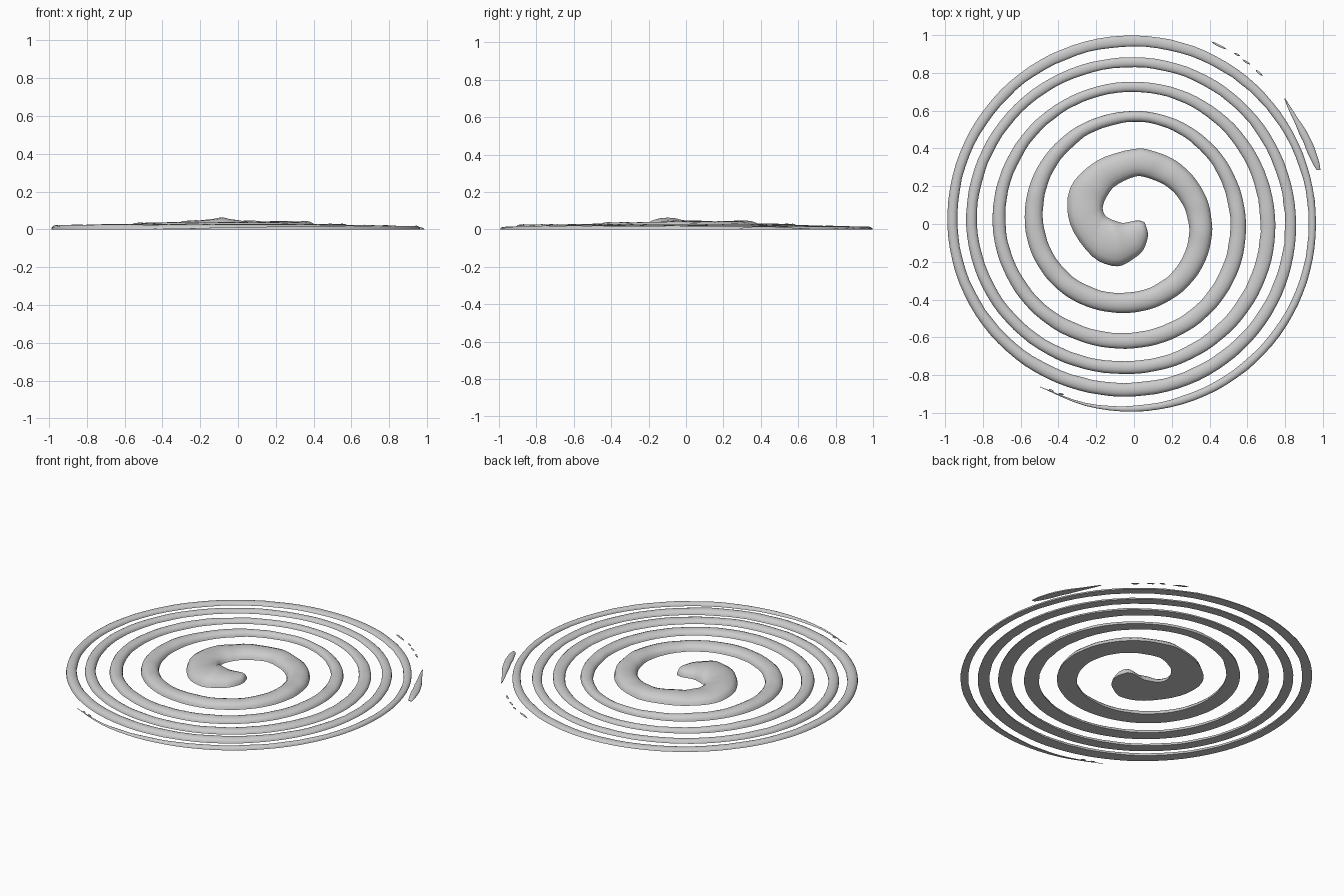
import bpy, bmesh, math
from mathutils import Vector, noise

if "Cube" in bpy.data.objects:
    bpy.data.objects.remove(bpy.data.objects["Cube"])

# inner radius, outer radius, height at each clockwise quarter turn, from the top
QUARTERS = [
    (.25, .40, .045), (.29, .415, .042), (.36, .47, .037), (.48, .58, .035),
    (.54, .60, .028), (.51, .595, .028), (.575, .66, .028), (.68, .75, .028),
    (.70, .755, .02), (.67, .75, .022), (.725, .795, .025), (.83, .89, .025),
    (.83, .885, .017), (.80, .86, .02), (.84, .915, .027), (.935, .99, .022),
    (.94, 1.0, .015), (.925, .965, .018), (.945, .995, .018), (1.0, 1.01, .005)]
# inner x, y, outer x, y, height around the curled centre
HEAD = [
    (.055, .01, .06, .0, .008), (.02, .02, .075, -.06, .038), (-.05, .005, .055, -.13, .048),
    (-.09, .015, .0, -.185, .056), (-.13, .03, -.09, -.225, .057), (-.155, .05, -.22, -.175, .053),
    (-.165, .085, -.34, .0, .047), (-.15, .135, -.34, .19, .045), (-.1, .2, -.2, .335, .045)]
SLIVER = [
    (.795, .665, .80, .665, .003), (.83, .58, .85, .588, .008), (.893, .44, .93, .465, .014),
    (.94, .33, .977, .345, .013), (.968, .285, .988, .285, .004)]


def catmull(rows, t):
    i = min(int(t), len(rows) - 2)
    f = t - i
    p = [Vector(rows[max(0, min(len(rows) - 1, j))]) for j in range(i - 1, i + 3)]
    return 0.5 * (2 * p[1] + (p[2] - p[0]) * f + (2 * p[0] - 5 * p[1] + 4 * p[2] - p[3]) * f ** 2
                  + (3 * p[1] - p[0] - 3 * p[2] + p[3]) * f ** 3)


def ridge(name, rows, steps=4, segs=8):
    """Flat-bottomed domed strip swept through inner/outer edge pairs."""
    bm = bmesh.new()
    rings = []
    for k in range((len(rows) - 1) * steps + 1):
        ix, iy, ox, oy, h = catmull(rows, k / steps)
        a, b = Vector((ix, iy, 0)), Vector((ox, oy, 0))
        # slight hand-made wobble of the edges and crest
        d = (b - a).normalized()
        w = min(.004, (b - a).length * .08)
        a += d * w * noise.noise(a * 14)
        b -= d * w * (.5 + .5 * noise.noise(b * 14))
        h = max(.002, h * (1 + .15 * noise.noise(b * 9)))
        ring = []
        for s in range(segs + 1):
            u = s / segs
            v = a.lerp(b, .5 - .5 * math.cos(math.pi * u))
            v.z = h * max(0, math.sin(math.pi * u)) ** .9
            ring.append(bm.verts.new(v))
        rings.append(ring)
    for r, q in zip(rings, rings[1:]):
        for s in range(segs):
            bm.faces.new((r[s], r[s + 1], q[s + 1], q[s]))
        bm.faces.new((r[-1], r[0], q[0], q[-1]))
    bm.faces.new(rings[0])
    bm.faces.new(rings[-1])
    bmesh.ops.recalc_face_normals(bm, faces=bm.faces)
    me = bpy.data.meshes.new(name)
    bm.to_mesh(me)
    bm.free()
    ob = bpy.data.objects.new(name, me)
    bpy.context.collection.objects.link(ob)
    bpy.ops.object.select_all(action='DESELECT')
    ob.select_set(True)
    bpy.context.view_layer.objects.active = ob
    bpy.ops.object.shade_smooth_by_angle(angle=math.radians(50))


# main spiral: curled centre followed by the widening turns
rows = list(HEAD)
for n in range(18 * 6 + 3):
    t = n / 6
    r0, r1, h = catmull(QUARTERS, t)
    if t > 17.5:                      # taper to the tail tip
        f = max(.06, 1 - ((t - 17.5) / .84) ** 2)
        r0, h = r1 - (r1 - r0) * f, h * f
    if t > 18:
        r1 = min(r1, .997)
        r0 = min(r0, r1 - .003)
    ang = math.pi / 2 * (1 - t)
    c, s = math.cos(ang), math.sin(ang)
    rows.append((r0 * c, r0 * s, r1 * c, r1 * s, h))
ridge("spiral_ridge", rows)

# broken outer turn: one long sliver and small crumbs
ridge("outer_sliver", SLIVER)


def crumb(name, x0, y0, x1, y1, w):
    a, b = Vector((x0, y0)), Vector((x1, y1))
    d = (b - a).normalized()
    n = Vector((d.y, -d.x)) * w
    out = []
    for f, k in ((0, .1), (.25, .9), (.75, .9), (1, .1)):
        p = a.lerp(b, f)
        i, o = p + n * k, p - n * k
        out.append((i.x, i.y, o.x, o.y, .004 * k + .001))
    ridge(name, out, 2, 4)


CRUMBS = [(.41, .965, .49, .925, .006), (.53, .905, .56, .89, .005), (.575, .87, .615, .845, .005),
          (.645, .815, .68, .785, .006), (-.45, -.875, -.425, -.888, .006), (-.40, -.895, -.37, -.905, .005)]
for i, c in enumerate(CRUMBS):
    crumb(f"outer_crumb_{i + 1}", *c)
